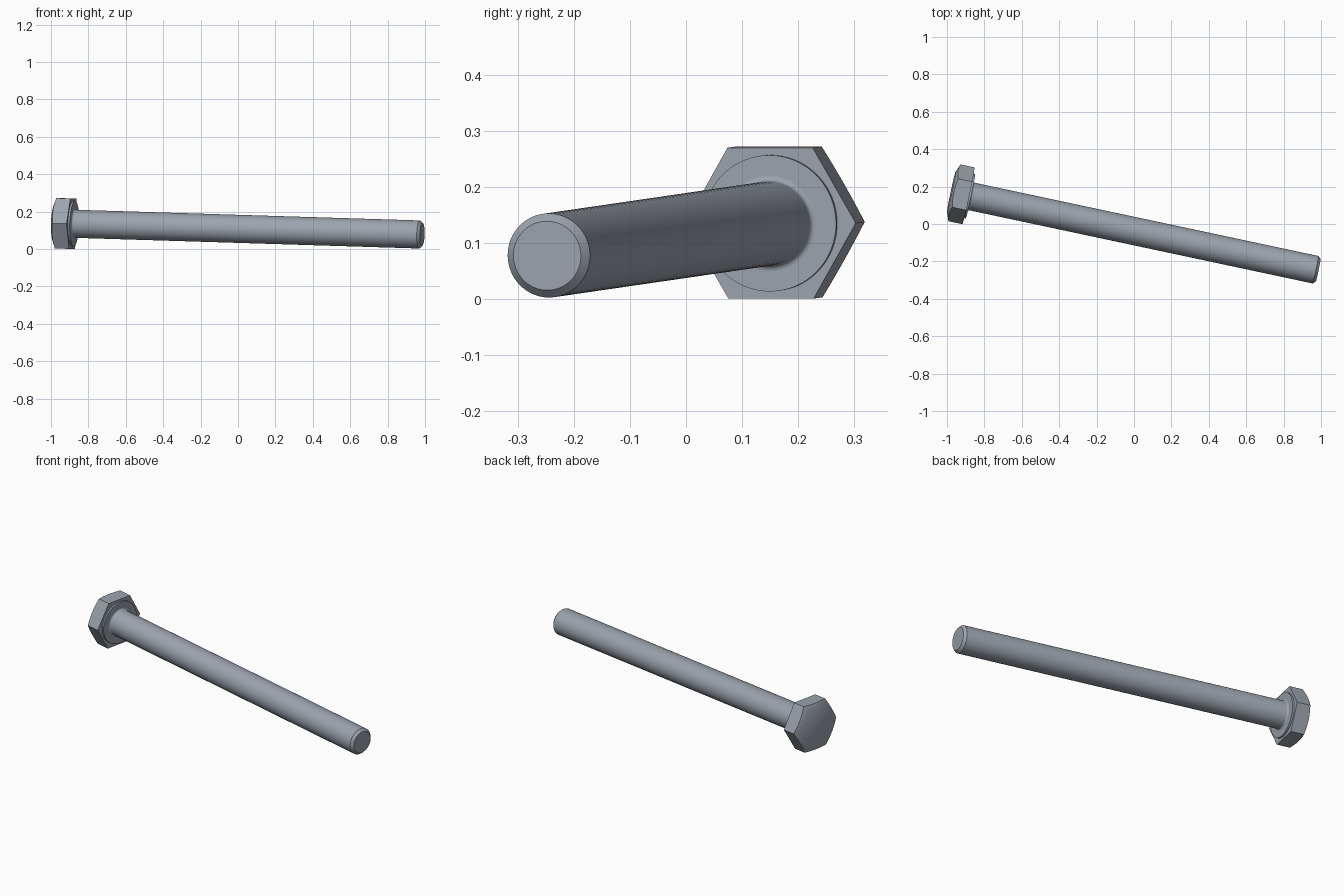
import bpy, bmesh, math
from mathutils import Vector, Matrix

cube = bpy.data.objects.get("Cube")
if cube:
    bpy.data.objects.remove(cube, do_unlink=True)

# Steel colour
steel = bpy.data.materials.new("grey_steel")
steel.use_nodes = True
colour = (0.33, 0.37, 0.42, 1)
steel.diffuse_color = colour
steel.node_tree.nodes["Principled BSDF"].inputs["Base Color"].default_value = colour

# The bolt lies on the ground: local +z runs from head to tip, origin at the tip
axis = Vector((1, -0.213, -0.031)).normalized()
side = Vector((0, 0, 1)).cross(axis).normalized()
up = axis.cross(side)
pose = Matrix((side, up, axis)).transposed().to_4x4()
pose.translation = (0.985, -0.2475, 0.0775)

SHANK_R = 0.075
BEARING = -1.912      # underside of the hex head
WASHER = -1.902       # raised washer face
CROWN = -2.007        # outer face of the head
HALF_FLATS = 0.1345


def lathe(profile, steps=64):
    """Revolve (radius, height) points around local z."""
    bm = bmesh.new()
    verts = [bm.verts.new((r, 0, z)) for r, z in profile]
    edges = [bm.edges.new(pair) for pair in zip(verts, verts[1:])]
    bmesh.ops.spin(bm, geom=verts + edges, cent=(0, 0, 0), axis=(0, 0, 1),
                   angle=math.tau, steps=steps)
    bmesh.ops.remove_doubles(bm, verts=bm.verts, dist=1e-5)
    return bm


def add_part(name, bm):
    bmesh.ops.recalc_face_normals(bm, faces=bm.faces)
    mesh = bpy.data.meshes.new(name)
    bm.to_mesh(mesh)
    bm.free()
    mesh.materials.append(steel)
    obj = bpy.data.objects.new(name, mesh)
    obj.matrix_world = pose
    bpy.context.collection.objects.link(obj)
    bpy.ops.object.select_all(action='DESELECT')
    obj.select_set(True)
    bpy.context.view_layer.objects.active = obj
    bpy.ops.object.shade_smooth_by_angle(angle=math.radians(30))


# Shank with chamfered tip and a small fillet under the head
fillet = 0.01
curve = [(SHANK_R + fillet * (1 - math.cos(a)), WASHER + fillet * (1 - math.sin(a)))
         for a in [math.pi / 2 * i / 5 for i in range(6)]]
add_part("shank", lathe([(0, 0), (0.0615, 0), (SHANK_R, -0.0145)] + curve
                        + [(SHANK_R, WASHER - 0.005), (0, WASHER - 0.005)]))

# Washer face
add_part("washer_face", lathe([(0, WASHER), (0.1215, WASHER),
                               (0.1215, BEARING - 0.002), (0, BEARING - 0.002)]))

# Hex head: a disc with a chamfered crown, trimmed by six flats
head = lathe([(0, BEARING), (0.17, BEARING), (0.17, CROWN + 0.024),
              (0.11, CROWN), (0, CROWN)], 96)
for k in range(6):
    a = math.radians(30 + 60 * k)
    normal = Vector((math.cos(a), math.sin(a), 0))
    cut = bmesh.ops.bisect_plane(head, geom=head.verts[:] + head.edges[:] + head.faces[:],
                                 dist=1e-6, plane_co=normal * HALF_FLATS,
                                 plane_no=normal, clear_outer=True)
    rim = [e for e in cut["geom_cut"] if isinstance(e, bmesh.types.BMEdge)]
    bmesh.ops.contextual_create(head, geom=rim)
add_part("hex_head", head)
